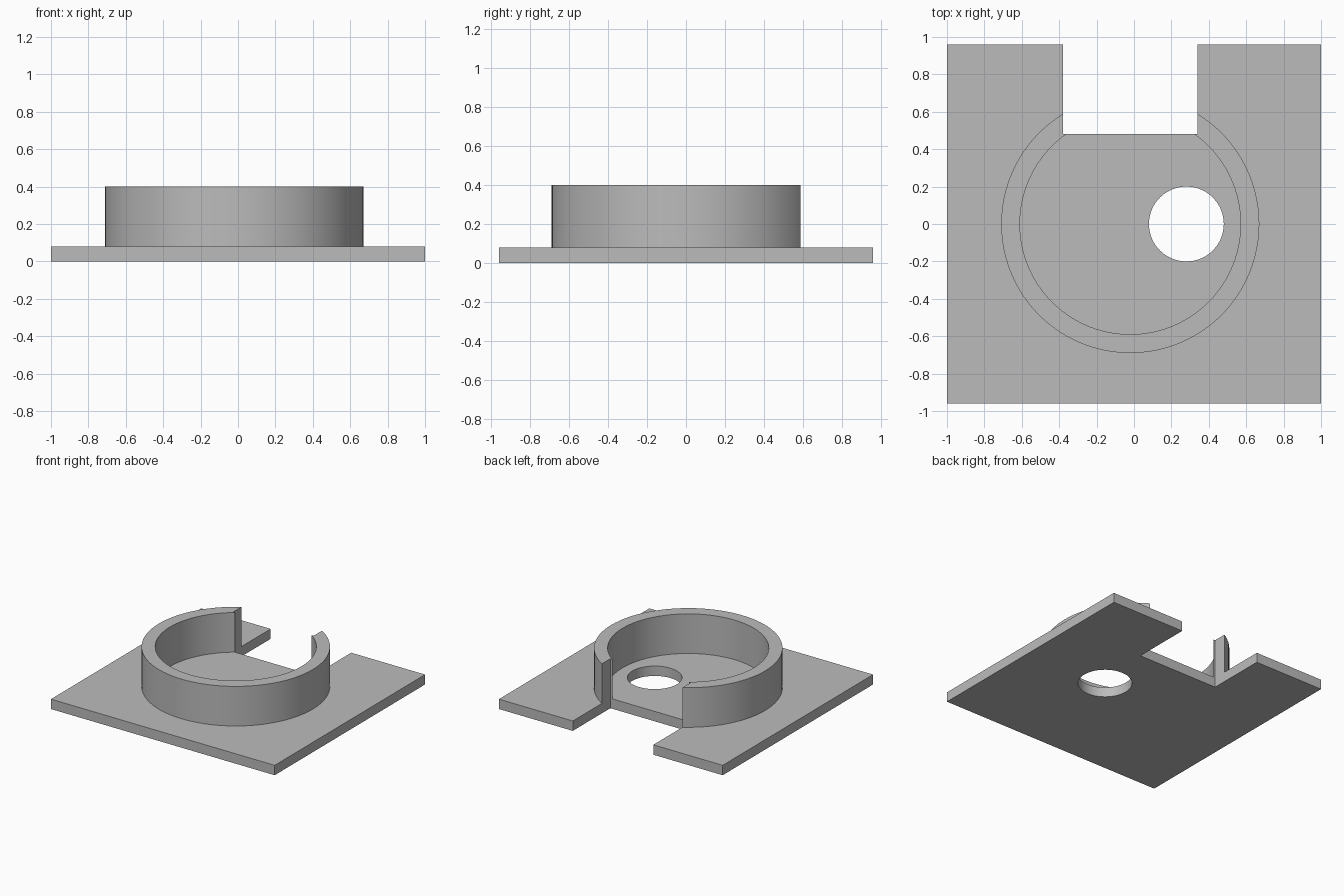
import bpy
import math

if "Cube" in bpy.data.objects:
    bpy.data.objects.remove(bpy.data.objects["Cube"], do_unlink=True)

# Shared dimensions
PLATE_TOP, WALL_TOP = 0.08, 0.40
WALL_CENTRE = (-0.02, 0.0)
OUTER_R, INNER_R = 0.69, 0.59
NOTCH_X, NOTCH_Y = (-0.38, 0.34), (0.48, 1.2)

grey = bpy.data.materials.new("plain grey")
grey.use_nodes = True
grey.diffuse_color = (0.5, 0.5, 0.5, 1)
grey.node_tree.nodes["Principled BSDF"].inputs["Base Color"].default_value = (0.5, 0.5, 0.5, 1)


def box(name, xs, ys, zs):
    bpy.ops.mesh.primitive_cube_add(size=1, location=[sum(r) / 2 for r in (xs, ys, zs)])
    obj = bpy.context.object
    obj.name = name
    obj.scale = [r[1] - r[0] for r in (xs, ys, zs)]
    bpy.ops.object.transform_apply(location=True, scale=True)
    obj.data.materials.append(grey)
    return obj


def cylinder(name, centre, radius, zs):
    bpy.ops.mesh.primitive_cylinder_add(vertices=96, radius=radius, depth=zs[1] - zs[0],
                                        location=(*centre, sum(zs) / 2))
    obj = bpy.context.object
    obj.name = name
    bpy.ops.object.transform_apply(location=True)
    obj.data.materials.append(grey)
    return obj


def cut(target, cutter):
    """Subtract the cutter, then discard it."""
    cutter.hide_render = True
    mod = target.modifiers.new("cut", 'BOOLEAN')
    mod.operation = 'DIFFERENCE'
    mod.solver = 'EXACT'
    mod.object = cutter
    bpy.ops.object.select_all(action='DESELECT')
    bpy.context.view_layer.objects.active = target
    target.select_set(True)
    bpy.ops.object.modifier_apply(modifier=mod.name)
    bpy.data.objects.remove(cutter, do_unlink=True)


# Base plate with off-centre round hole
plate = box("base_plate", (-1, 1), (-0.96, 0.96), (0, PLATE_TOP))
cut(plate, cylinder("hole_cutter", (0.28, 0), 0.2, (-0.2, 0.3)))

# Round wall standing on the plate
wall = cylinder("round_wall", WALL_CENTRE, OUTER_R, (PLATE_TOP, WALL_TOP))
cut(wall, cylinder("bore_cutter", WALL_CENTRE, INNER_R, (-0.2, 0.6)))

# Rear notch through both parts, then smooth the curved sides
for part in (plate, wall):
    cut(part, box("notch_cutter", NOTCH_X, NOTCH_Y, (-0.2, 0.6)))
    bpy.ops.object.select_all(action='DESELECT')
    bpy.context.view_layer.objects.active = part
    part.select_set(True)
    bpy.ops.object.shade_smooth_by_angle(angle=math.radians(30))
